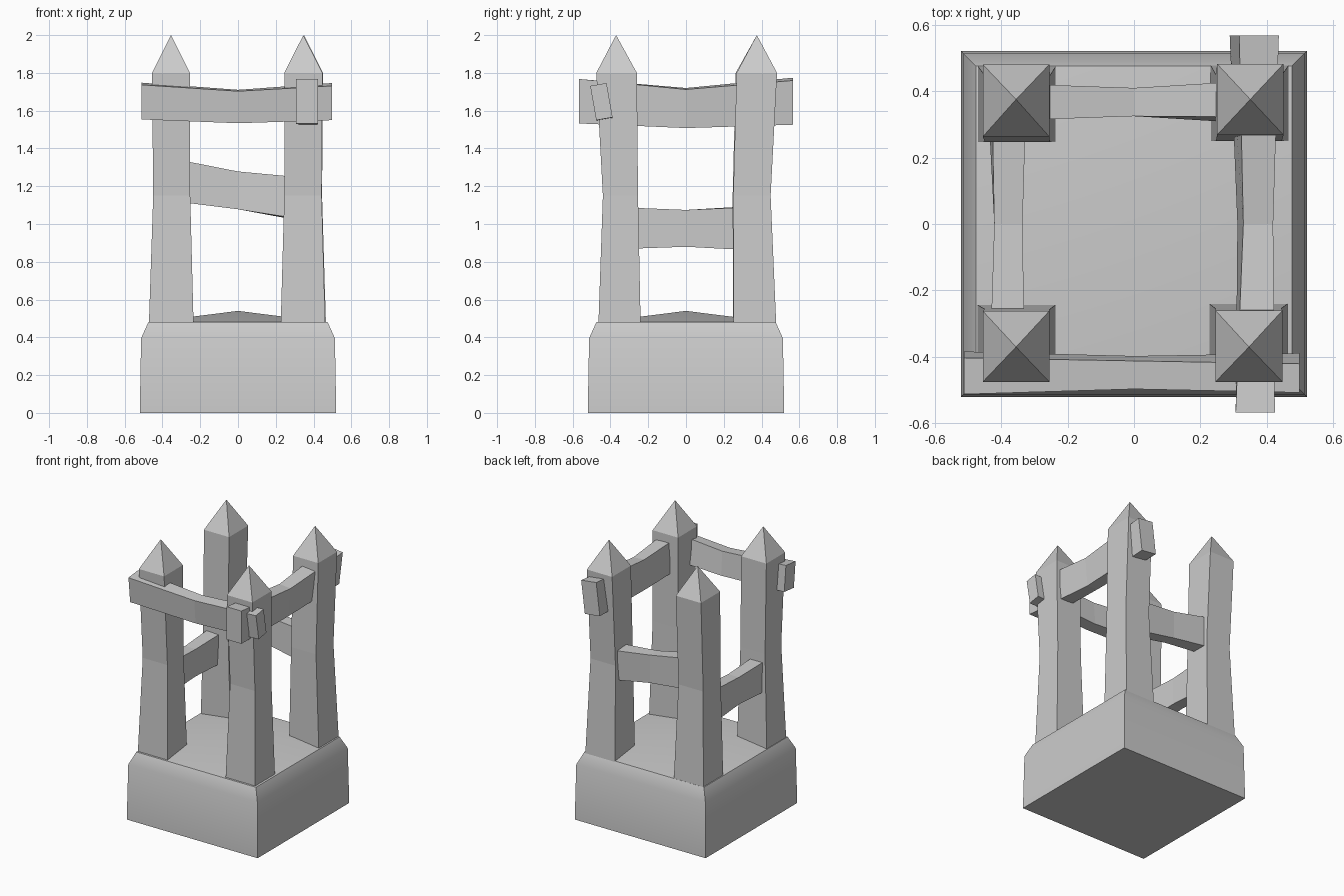
import bpy, bmesh
from math import sin, cos, radians

if "Cube" in bpy.data.objects:
    bpy.data.objects.remove(bpy.data.objects["Cube"])


def loft(name, rings, tip=None, smooth=False):
    """Skin four-cornered rings; close the start, and end in a tip or flat cap."""
    bm = bmesh.new()
    loops = [[bm.verts.new(p) for p in r] for r in rings]
    bm.faces.new(loops[0])
    for a, b in zip(loops, loops[1:]):
        for i in range(4):
            j = (i + 1) % 4
            bm.faces.new((a[i], a[j], b[j], b[i]))
    last = loops[-1]
    if tip:
        t = bm.verts.new(tip)
        for i in range(4):
            bm.faces.new((last[i], last[(i + 1) % 4], t))
    else:
        bm.faces.new(last)
    bmesh.ops.recalc_face_normals(bm, faces=bm.faces)
    me = bpy.data.meshes.new(name)
    bm.to_mesh(me)
    bm.free()
    ob = bpy.data.objects.new(name, me)
    bpy.context.collection.objects.link(ob)
    if smooth:
        bpy.context.view_layer.objects.active = ob
        ob.select_set(True)
        bpy.ops.object.shade_smooth_by_angle(angle=radians(35))
        ob.select_set(False)
    return ob


def rect(x0, x1, y0, y1, z):
    return [(x0, y0, z), (x1, y0, z), (x1, y1, z), (x0, y1, z)]


def beam(name, axis, sections):
    """Sections: along, across, height centre, width, height, tilt in degrees."""
    rings = []
    for s, c, z, w, h, tilt in sections:
        t = radians(tilt)
        ring = []
        for a, b in ((-1, -1), (1, -1), (1, 1), (-1, 1)):
            u, v = a * w / 2, b * h / 2
            across = c + u * cos(t) + v * sin(t)
            up = z - u * sin(t) + v * cos(t)
            ring.append((s, across, up) if axis == 'x' else (across, s, up))
        rings.append(ring)
    return loft(name, rings)


# Stone base with chamfered rim and slightly peaked floor
loft("base", [rect(-h, h, -h, h, z) for h, z in ((0.52, 0), (0.513, 0.395), (0.475, 0.48))],
     tip=(0, 0, 0.54), smooth=True)

# Four waisted posts with pyramid tips: bottom, middle and top extents
posts = {
    "post_front_left": ((-.472, -.235, -.464, -.243), (-.449, -.253, -.440, -.256),
                        (-.455, -.255, -.475, -.262), (-.355, -.37)),
    "post_front_right": ((.226, .462, -.464, -.240), (.245, .443, -.440, -.254),
                         (.245, .447, -.475, -.260), (.346, -.37)),
    "post_back_left": ((-.470, -.235, .249, .475), (-.449, -.253, .247, .446),
                       (-.455, -.255, .263, .480), (-.355, .375)),
    "post_back_right": ((.230, .466, .252, .478), (.247, .445, .250, .448),
                        (.250, .450, .268, .482), (.350, .375)),
}
for name, (low, mid, top, apex) in posts.items():
    loft(name, [rect(*low, 0.46), rect(*mid, 1.15), rect(*top, 1.80)], tip=(*apex, 2.0))

# Upper rails poking past the posts
beam("front_rail", 'x', [(-.512, -.448, 1.651, .11, .184, -6),
                         (0, -.447, 1.622, .085, .170, -5),
                         (.498, -.448, 1.648, .088, .184, -10)])
beam("right_rail", 'y', [(-.567, .365, 1.650, .118, .235, 0),
                         (0, .365, 1.614, .090, .205, 5),
                         (.567, .362, 1.650, .120, .236, 7)])

# Lower cross beams ending inside the posts
beam("back_beam", 'x', [(-.36, .367, 1.236, .11, .226, 0),
                        (0, .367, 1.178, .085, .200, 0),
                        (.36, .367, 1.128, .11, .224, 5)])
beam("left_beam", 'y', [(-.36, -.381, .978, .102, .222, 0),
                        (0, -.378, .977, .085, .195, 0),
                        (.36, -.382, .978, .102, .230, 3)])
